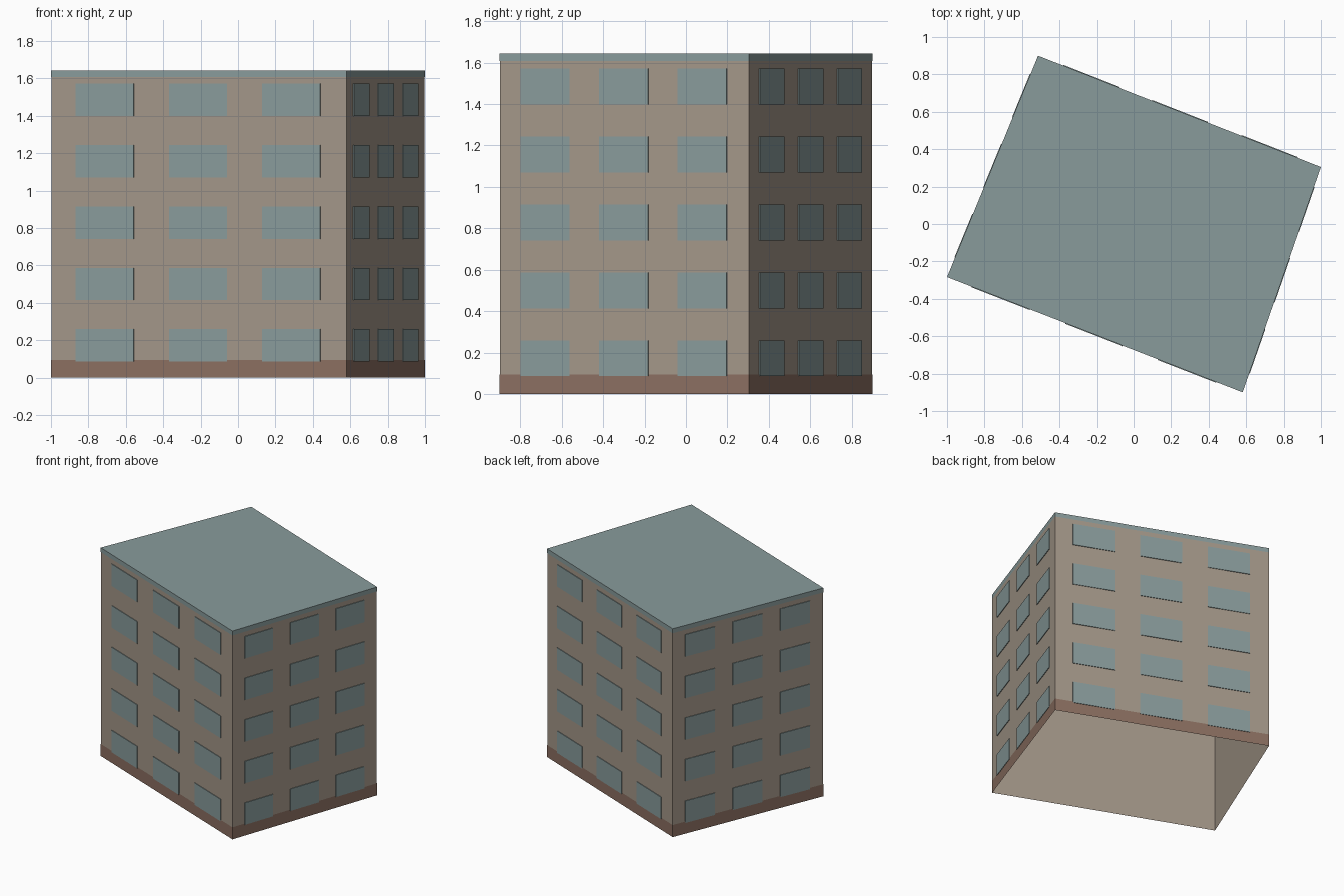
import bpy
import bmesh
from mathutils import Vector

cube = bpy.data.objects.get("Cube")
if cube:
    bpy.data.objects.remove(cube, do_unlink=True)

# Footprint corners, counter-clockwise from the front left
CORNERS = [Vector(p) for p in ((-0.998, -0.283, 0), (0.58, -0.898, 0), (0.998, 0.304, 0), (-0.513, 0.898, 0))]
HEIGHT = 1.643
UP = Vector((0, 0, 1))


def material(name, rgb):
    mat = bpy.data.materials.new(name)
    mat.use_nodes = True
    mat.diffuse_color = (*rgb, 1)
    bsdf = mat.node_tree.nodes["Principled BSDF"]
    bsdf.inputs["Base Color"].default_value = (*rgb, 1)
    bsdf.inputs["Roughness"].default_value = 0.9
    return mat


beige = material("beige wall", (0.37, 0.31, 0.25))
brown = material("brown base", (0.26, 0.16, 0.12))
teal = material("grey teal", (0.25, 0.33, 0.33))


def finish(name, bm, mat):
    mesh = bpy.data.meshes.new(name)
    bm.to_mesh(mesh)
    bm.free()
    mesh.materials.append(mat)
    obj = bpy.data.objects.new(name, mesh)
    bpy.context.collection.objects.link(obj)
    return obj


def band(name, mat, z0, z1, grow=0.0, capped=False):
    """Wall ring around the footprint, optionally closed on top."""
    bm = bmesh.new()
    outline = [c * (1 + grow) for c in CORNERS]
    low = [bm.verts.new(c + UP * z0) for c in outline]
    high = [bm.verts.new(c + UP * z1) for c in outline]
    for i in range(4):
        j = (i + 1) % 4
        bm.faces.new((low[i], low[j], high[j], high[i]))
    if capped:
        bm.faces.new(high)
    return finish(name, bm, mat)


def add_plate(bm, a, b, t0, t1, z0, z1, depth=0.005):
    """Thin plate on the wall from a to b, open at the back."""
    out = (b - a).cross(UP).normalized() * depth
    ring = [a.lerp(b, t) + UP * z for t, z in ((t0, z0), (t1, z0), (t1, z1), (t0, z1))]
    back = [bm.verts.new(p) for p in ring]
    front = [bm.verts.new(p + out) for p in ring]
    bm.faces.new(front)
    for i in range(4):
        j = (i + 1) % 4
        bm.faces.new((back[i], back[j], front[j], front[i]))


# Hollow wall shell, base course and roof cap with its edge strip
band("walls", beige, 0, HEIGHT - 0.003)
band("base_course", brown, 0, 0.095, 0.002)
band("roof", teal, HEIGHT - 0.035, HEIGHT, 0.002, True)

# Five floors of three windows on every side
for side, label in enumerate(("front", "right", "back", "left")):
    a, b = CORNERS[side], CORNERS[(side + 1) % 4]
    bm = bmesh.new()
    for floor in range(5):
        z = 0.086 + floor * 0.328
        for column in range(3):
            t = 0.083 + column * 0.316
            add_plate(bm, a, b, t, t + 0.197, z, z + 0.173)
    finish(label + "_windows", bm, teal)
